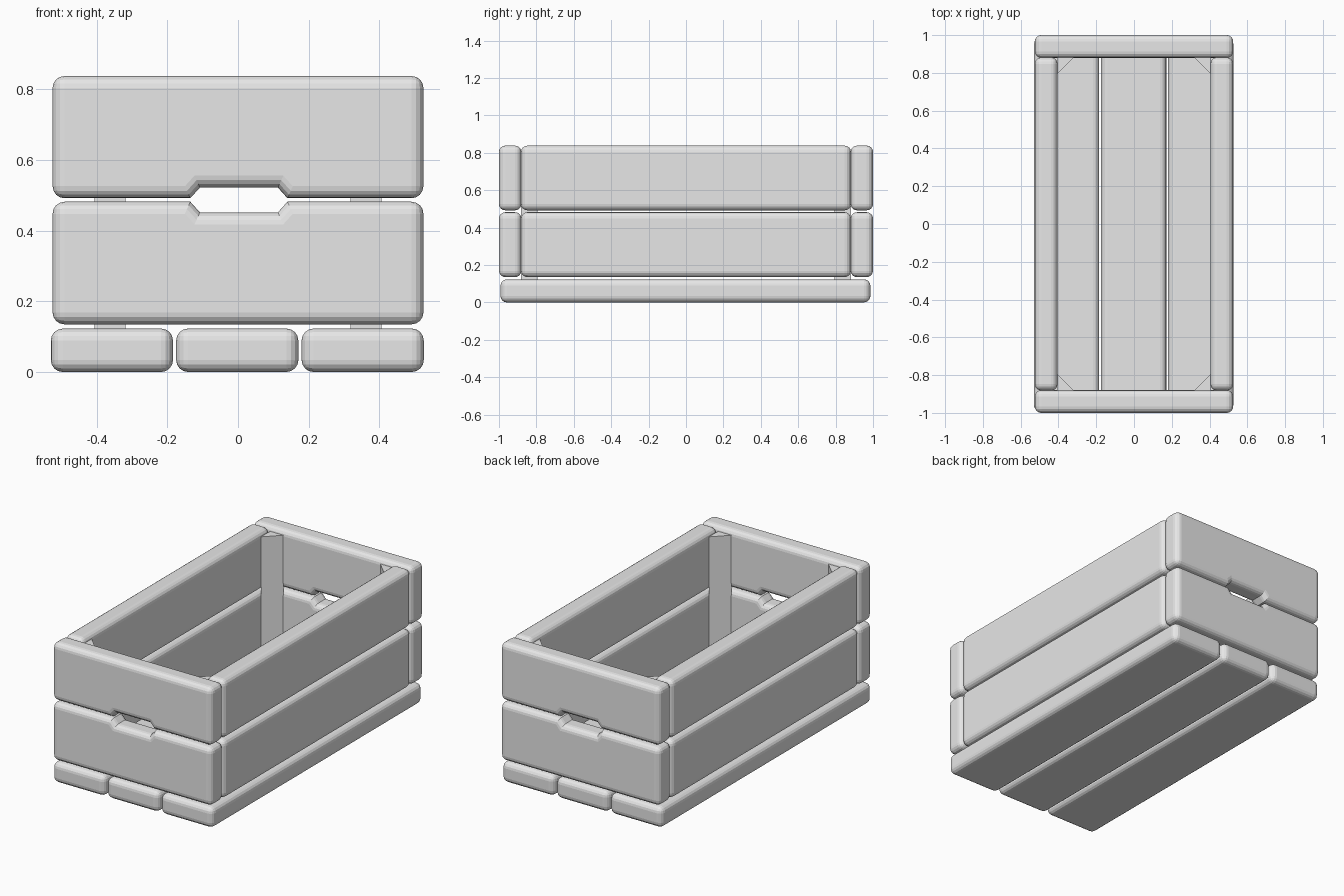
import bpy
import bmesh
from mathutils import Vector

if "Cube" in bpy.data.objects:
    bpy.data.objects.remove(bpy.data.objects["Cube"], do_unlink=True)

GREY = (0.8, 0.8, 0.8, 1.0)
grey = bpy.data.materials.new("plain_grey")
grey.use_nodes = True
grey.diffuse_color = GREY
grey.node_tree.nodes["Principled BSDF"].inputs["Base Color"].default_value = GREY

ROUND = 0.034      # rounding of every board edge
HALF_X = 0.525     # half the crate width
THICK = 0.12       # board thickness
INNER_Y = 0.882    # where side boards meet the end boards
ROWS = (("lower", 0.135, 0.482), ("upper", 0.492, 0.838))


def add_prism(name, outline, direction, rounded=None):
    """Extrude a flat outline; rounded(edge) picks the edges to soften."""
    bm = bmesh.new()
    face = bm.faces.new([bm.verts.new(p) for p in outline])
    grown = bmesh.ops.extrude_face_region(bm, geom=[face])
    moved = [v for v in grown["geom"] if isinstance(v, bmesh.types.BMVert)]
    bmesh.ops.translate(bm, verts=moved, vec=direction)
    bmesh.ops.recalc_face_normals(bm, faces=bm.faces)
    if rounded:
        edges = [e for e in bm.edges if rounded(e)]
        bmesh.ops.bevel(bm, geom=edges, offset=ROUND, offset_type='OFFSET',
                        segments=4, profile=0.5, affect='EDGES', clamp_overlap=False)
    bmesh.ops.recalc_face_normals(bm, faces=bm.faces)
    mesh = bpy.data.meshes.new(name)
    bm.to_mesh(mesh)
    bm.free()
    mesh.materials.append(grey)
    obj = bpy.data.objects.new(name, mesh)
    bpy.context.collection.objects.link(obj)
    return obj


def add_board(name, x0, x1, y0, y1, z0, z1, notch=None):
    """Rounded plank, with an optional hand-hold cut in its top or bottom edge."""
    cut = [(-0.135, 0), (-0.108, 0.03), (0.113, 0.03), (0.14, 0)]
    bottom = [(x0, z0), (x1, z0)]
    top = [(x1, z1), (x0, z1)]
    if notch == "bottom":
        bottom[1:1] = [(x, z0 + d) for x, d in cut]
    elif notch == "top":
        top[1:1] = [(x, z1 - d) for x, d in reversed(cut)]
    outline = [(x, y0, z) for x, z in bottom + top]

    def rounded(edge):
        a, b = (v.co for v in edge.verts)
        through = abs(a.y - b.y) > 0.01
        return not through or min(abs(a.x - x0), abs(a.x - x1)) < 0.001

    return add_prism(name, outline, Vector((0, y1 - y0, 0)), rounded)


# Floor boards
for name, x0 in (("left", 0.18), ("middle", -0.175), ("right", -0.53)):
    add_board("floor_board_" + name, x0, x0 + 0.346, -0.992, 0.986, 0, 0.123)

# Side boards and notched end boards
for row, z0, z1 in ROWS:
    notch = "top" if row == "lower" else "bottom"
    add_board(row + "_left_side", HALF_X - THICK, HALF_X, -INNER_Y, INNER_Y, z0, z1)
    add_board(row + "_right_side", -HALF_X, THICK - HALF_X, -INNER_Y, INNER_Y, z0, z1)
    add_board(row + "_front_end", -HALF_X, HALF_X, -1, -0.88, z0, z1, notch)
    add_board(row + "_back_end", -HALF_X, HALF_X, 0.88, 1, z0, z1, notch)

# Triangular corner posts
LEG = 0.088
for sx, side in ((1, "left"), (-1, "right")):
    for sy, end in ((-1, "front"), (1, "back")):
        x, y = sx * 0.406, sy * 0.882
        corner = [(x, y, 0.12), (x - sx * LEG, y, 0.12), (x, y - sy * LEG, 0.12)]
        add_prism(f"corner_post_{end}_{side}", corner, Vector((0, 0, 0.69)))
